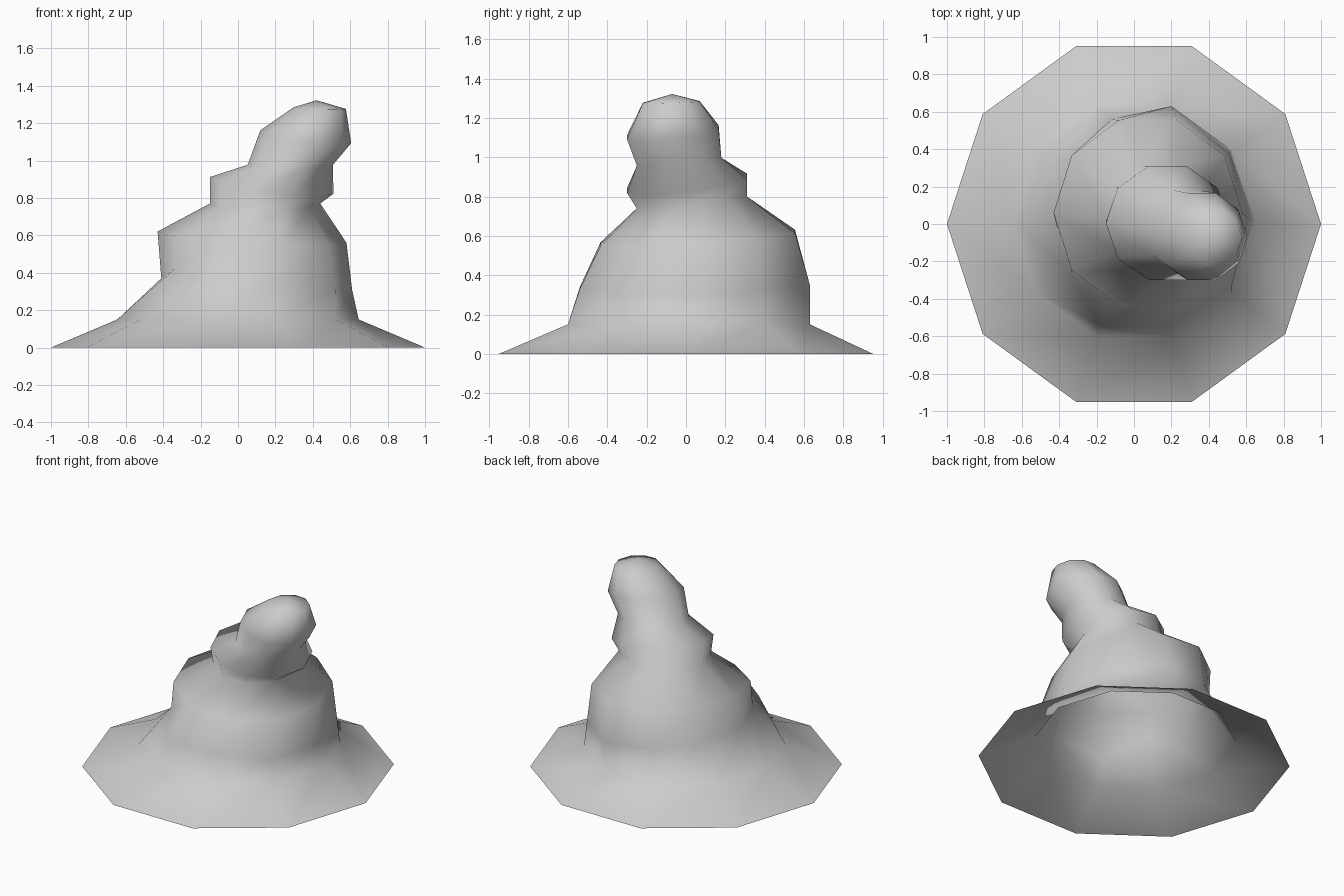
import bpy, bmesh, math

if "Cube" in bpy.data.objects:
    bpy.data.objects.remove(bpy.data.objects["Cube"])

N = 10


def ring(cx, cy, cz, rx, ry, sx=0.0, sy=0.0):
    """Ten-sided tilted ellipse; sx and sy are slopes of its plane."""
    pts = []
    for i in range(N):
        a = 2 * math.pi * i / N
        dx, dy = rx * math.cos(a), ry * math.sin(a)
        pts.append((cx + dx, cy + dy, cz + sx * dx + sy * dy))
    return pts


# Pinched crease around the left side of the crown
crease = [(.61, .03, .31), (.51, .38, .32), (.20, .63, .35), (-.12, .56, .36),
          (-.34, .34, .37), (-.41, -.03, .37), (-.34, -.26, .42),
          (-.19, -.54, .34), (.20, -.54, .33), (.52, -.34, .31)]

rings = [
    ring(0, 0, 0, 1.0, 1.0),                              # brim edge
    ring(0, .015, .15, .645, .647),                       # crown base
    crease,
    ring(.075, .06, .59, .505, .52, -.06, .065),          # shoulder
    ring(.145, .03, .77, .295, .295, 0, .107),            # lower fold
    ring(.18, .005, .867, .33, .32, -.136, .12),          # middle bulge
    ring(.28, -.035, .977, .228, .226, 0, .093),          # upper fold
    ring(.362, -.067, 1.127, .243, .245, -.14, .11),      # tip bulge
    ring(.437, -.075, 1.28, .14, .152, -.03, .03),        # tip cap
]

# Loft the rings into one open-bottomed shell
bm = bmesh.new()
loops = [[bm.verts.new(p) for p in r] for r in rings]
for lo, hi in zip(loops, loops[1:]):
    for i in range(N):
        j = (i + 1) % N
        bm.faces.new((lo[i], lo[j], hi[j], hi[i]))

# Close the rounded tip
apex = bm.verts.new((.42, -.07, 1.322))
for i in range(N):
    bm.faces.new((loops[-1][i], loops[-1][(i + 1) % N], apex))

for f in bm.faces:
    f.smooth = True
mesh = bpy.data.meshes.new("floppy_hat")
bm.to_mesh(mesh)
bm.free()
hat = bpy.data.objects.new("floppy_hat", mesh)
bpy.context.collection.objects.link(hat)
